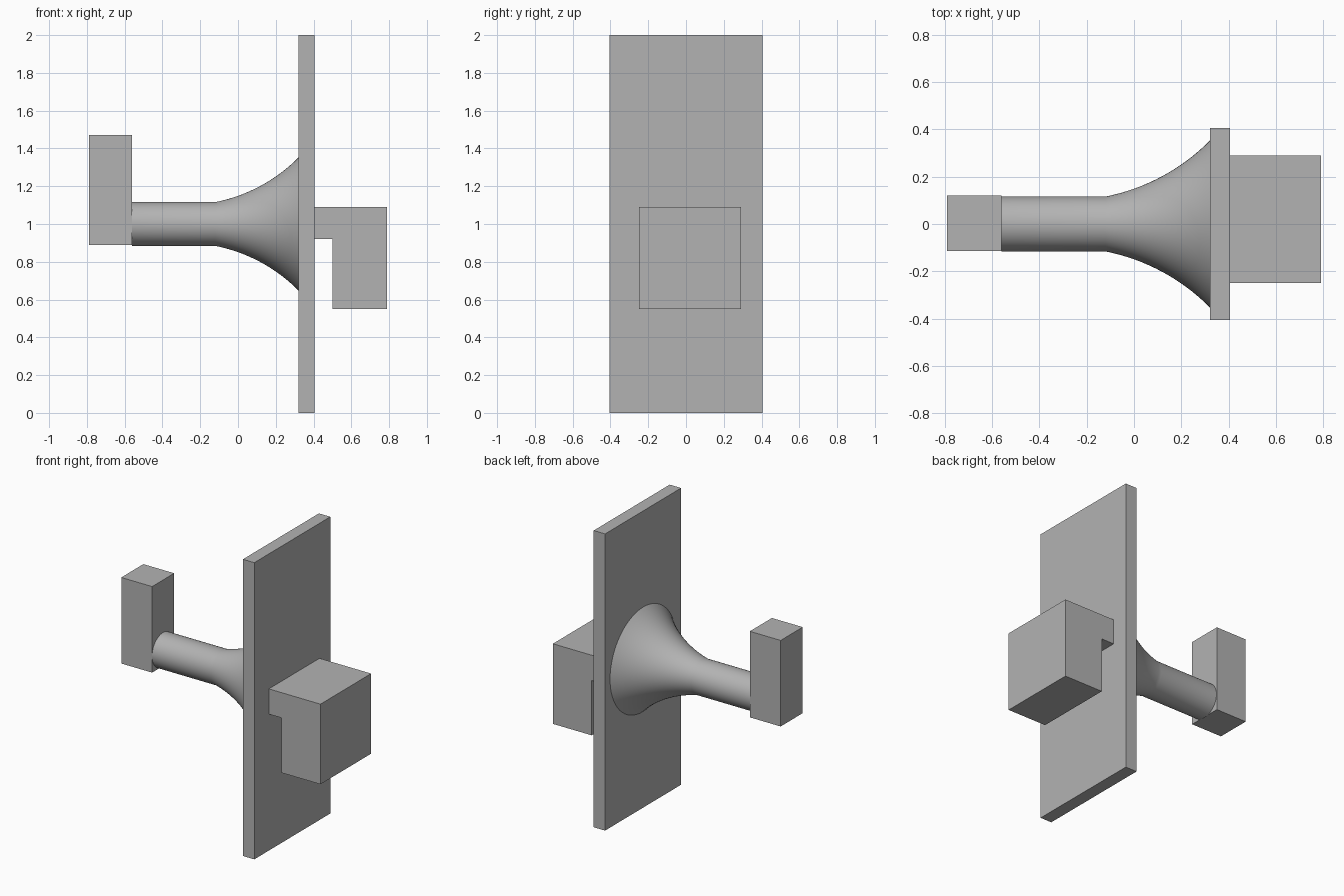
import bpy, bmesh, math
from mathutils import Matrix, Vector

cube = bpy.data.objects.get("Cube")
if cube:
    bpy.data.objects.remove(cube, do_unlink=True)

# One plain grey for every part
GREY = (0.45, 0.45, 0.45, 1)
grey = bpy.data.materials.new("plain_grey")
grey.use_nodes = True
grey.diffuse_color = GREY
grey.node_tree.nodes["Principled BSDF"].inputs["Base Color"].default_value = GREY


def finish(name, bm):
    bmesh.ops.recalc_face_normals(bm, faces=bm.faces)
    mesh = bpy.data.meshes.new(name)
    bm.to_mesh(mesh)
    bm.free()
    mesh.materials.append(grey)
    obj = bpy.data.objects.new(name, mesh)
    bpy.context.collection.objects.link(obj)
    return obj


def prism(name, outline, y0, y1):
    """Extrude an (x, z) outline from y0 to y1."""
    bm = bmesh.new()
    face = bm.faces.new([bm.verts.new((x, y0, z)) for x, z in outline])
    ext = bmesh.ops.extrude_face_region(bm, geom=[face])["geom"]
    moved = [v for v in ext if isinstance(v, bmesh.types.BMVert)]
    bmesh.ops.translate(bm, verts=moved, vec=(0, y1 - y0, 0))
    return finish(name, bm)


def block(name, x0, x1, y0, y1, z0, z1):
    return prism(name, [(x0, z0), (x1, z0), (x1, z1), (x0, z1)], y0, y1)


# Door panel, upright latch block and stepped handle
block("door_panel", 0.32, 0.405, -0.405, 0.405, 0, 2)
block("latch_block", -0.79, -0.56, -0.115, 0.12, 0.89, 1.47)
prism("stepped_handle", [(0.405, 1.09), (0.79, 1.09), (0.79, 0.55),
                         (0.5, 0.55), (0.5, 0.92), (0.405, 0.92)], -0.25, 0.29)

# Flared stem: straight shaft, then a circular arc out to the panel
start, end = Vector((-0.12, 0.116)), Vector((0.32, 0.352))
chord = end - start
tilt = math.atan2(chord.y, chord.x)
half = math.radians(17)
radius = chord.length / (2 * math.sin(half))
centre = start + radius * Vector((-math.sin(tilt - half), math.cos(tilt - half)))
profile = [(-0.56, start.y)]
steps = 20
for i in range(steps + 1):
    a = tilt - half + 2 * half * i / steps
    profile.append((centre.x + radius * math.sin(a), centre.y - radius * math.cos(a)))

bm = bmesh.new()
verts = [bm.verts.new((x, 0, 1 + r)) for x, r in profile]
edges = [bm.edges.new(pair) for pair in zip(verts, verts[1:])]
bmesh.ops.spin(bm, geom=verts + edges, cent=(0, 0, 1), axis=(1, 0, 0),
               angle=math.tau, steps=64, use_merge=True)
bmesh.ops.remove_doubles(bm, verts=bm.verts, dist=0.0001)
bmesh.ops.holes_fill(bm, edges=[e for e in bm.edges if e.is_boundary], sides=0)
stem = finish("flared_stem", bm)
bpy.context.view_layer.objects.active = stem
stem.select_set(True)
bpy.ops.object.shade_smooth_by_angle(angle=math.radians(30))
